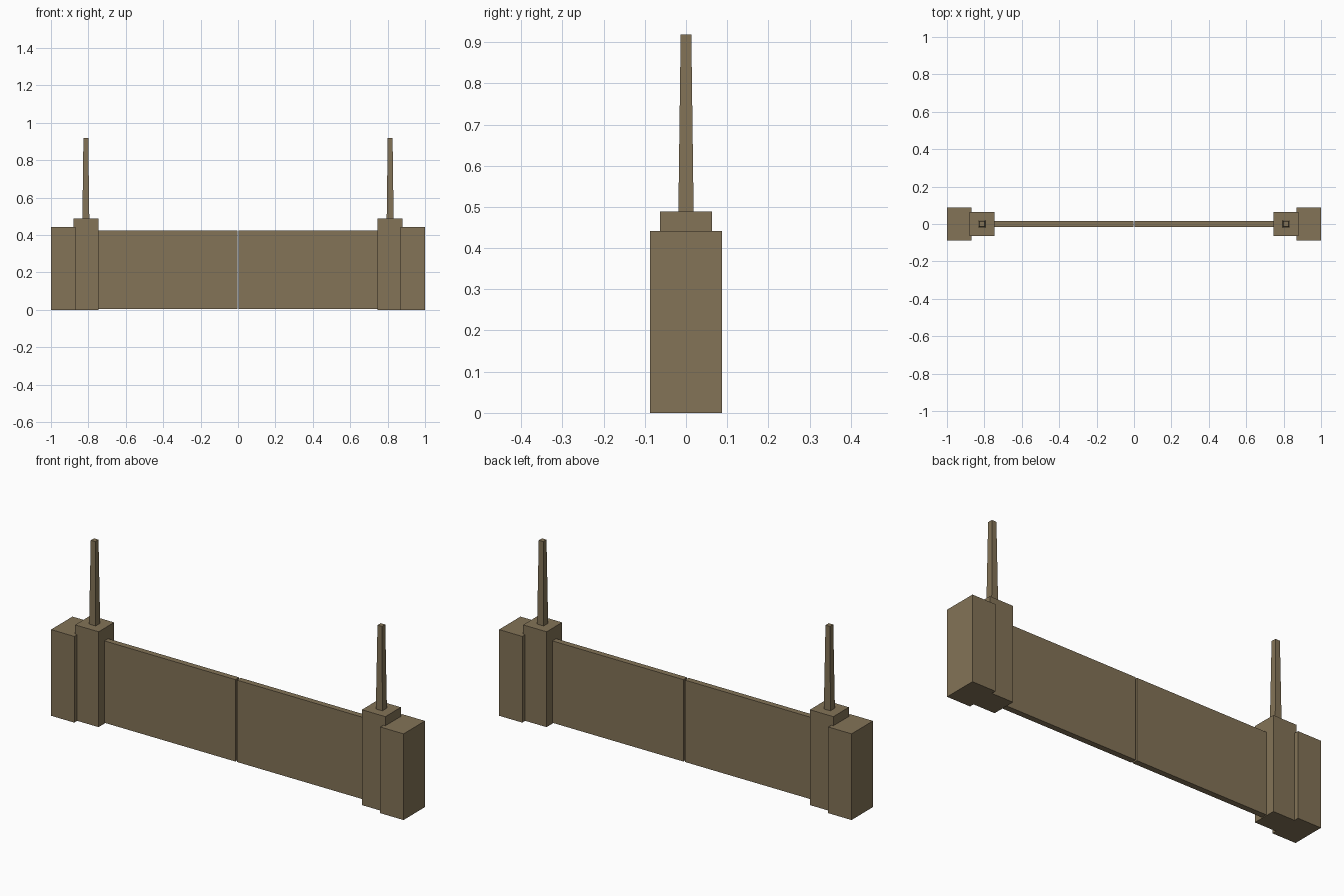
import bpy
import bmesh

# Remove the default cube
cube = bpy.data.objects.get("Cube")
if cube:
    bpy.data.objects.remove(cube, do_unlink=True)

# Single weathered brown material
COLOUR = (0.227, 0.172, 0.095, 1.0)
brown = bpy.data.materials.new("weathered_brown")
brown.use_nodes = True
brown.diffuse_color = COLOUR
shader = next(n for n in brown.node_tree.nodes if n.type == "BSDF_PRINCIPLED")
shader.inputs["Base Color"].default_value = COLOUR


def block(name, x_range, half_depth, z_range, taper=1.0):
    """Flat-shaded box standing on z_range[0]; taper scales its top."""
    x0, x1 = x_range
    z0, z1 = z_range
    centre, half_width = (x0 + x1) / 2, abs(x1 - x0) / 2
    bm = bmesh.new()
    bmesh.ops.create_cube(bm, size=2)
    for v in bm.verts:
        is_top = v.co.z > 0
        scale = taper if is_top else 1.0
        v.co.x = centre + v.co.x * half_width * scale
        v.co.y *= half_depth * scale
        v.co.z = z1 if is_top else z0
    mesh = bpy.data.meshes.new(name)
    bm.to_mesh(mesh)
    bm.free()
    mesh.materials.append(brown)
    obj = bpy.data.objects.new(name, mesh)
    bpy.context.collection.objects.link(obj)
    return obj


# Each half of the gate: wall stub, pillar, tapered spire and door leaf
for side, s in (("left", 1), ("right", -1)):
    block(f"{side}_wall_end", (s * 0.868, s * 1.0), 0.087, (0, 0.442))
    block(f"{side}_pillar", (s * 0.747, s * 0.88), 0.063, (0, 0.489))
    block(f"{side}_spire", (s * 0.795, s * 0.832), 0.0185, (0.489, 0.918), 0.7)
    block(f"{side}_gate_leaf", (s * 0.004, s * 0.76), 0.015, (0.004, 0.424))
